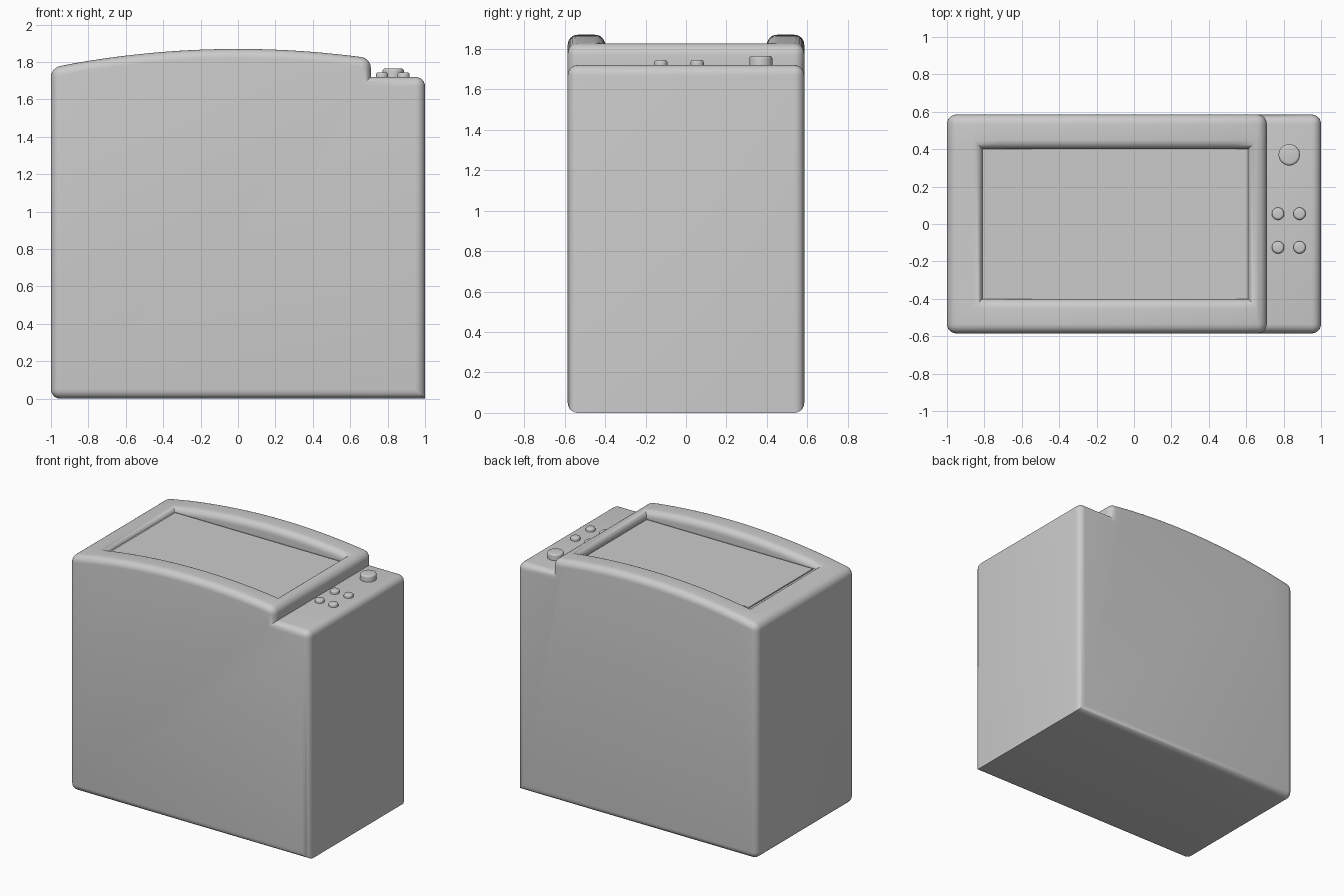
import bpy, bmesh

cube = bpy.data.objects.get("Cube")
if cube:
    bpy.data.objects.remove(cube, do_unlink=True)

GREY = (0.6, 0.6, 0.6, 1)
grey = bpy.data.materials.new("light grey")
grey.use_nodes = True
grey.diffuse_color = GREY
grey.node_tree.nodes["Principled BSDF"].inputs["Base Color"].default_value = GREY

HALF = 0.585                 # half depth of the body
STEP, CONSOLE = 0.71, 1.72   # console starts here, at this height
LEFT, RIGHT, IN = -0.81, 0.61, 0.4   # lid recess
FLOOR = 1.78


def arch(x):
    return 1.87 - 0.1 * x * x


def finish(bm, name, angle=0.6):
    bmesh.ops.recalc_face_normals(bm, faces=bm.faces)
    mesh = bpy.data.meshes.new(name)
    bm.to_mesh(mesh)
    bm.free()
    mesh.materials.append(grey)
    obj = bpy.data.objects.new(name, mesh)
    bpy.context.collection.objects.link(obj)
    bpy.context.view_layer.objects.active = obj
    for o in bpy.context.selected_objects:
        o.select_set(False)
    obj.select_set(True)
    bpy.ops.object.shade_smooth_by_angle(angle=angle)
    return obj


def body():
    bm = bmesh.new()
    # Stations across the arched top, including the ends of the recess
    n = 20
    inner = [LEFT + (RIGHT - LEFT) * i / n for i in range(n + 1)]
    xs = [-1] + inner + [STEP]
    ys = [-HALF, -IN, IN, HALF]
    top = [[bm.verts.new((x, y, arch(x))) for y in ys] for x in xs]
    for i in range(len(xs) - 1):
        for j in range(3):
            if j == 1 and 0 < i < len(xs) - 2:
                continue
            bm.faces.new((top[i][j], top[i + 1][j], top[i + 1][j + 1], top[i][j + 1]))

    # Step, console, right side, bottom and left side
    def pair(x, z):
        return [bm.verts.new((x, y, z)) for y in (-HALF, HALF)]
    a, b, c, d = pair(STEP, CONSOLE), pair(1, CONSOLE), pair(1, 0), pair(-1, 0)
    bm.faces.new(top[-1] + a[::-1])
    for p, q in ((a, b), (b, c), (c, d)):
        bm.faces.new((p[0], q[0], q[1], p[1]))
    bm.faces.new(top[0] + d[::-1])
    for k, row in ((0, 0), (1, 3)):
        bm.faces.new([t[row] for t in top] + [p[k] for p in (a, b, c, d)])

    # Recess walls and flat floor
    rim = ([t[1] for t in top[1:-1]] + [t[2] for t in top[-2:0:-1]])
    low = [bm.verts.new((v.co.x, v.co.y, FLOOR - 0.008)) for v in rim]
    m = len(rim)
    for i in range(m):
        j = (i + 1) % m
        bm.faces.new((rim[i], rim[j], low[j], low[i]))
    bm.faces.new(low)
    bmesh.ops.recalc_face_normals(bm, faces=bm.faces)

    # Round the outer edges, leaving the step crease and right base edge sharp
    rim_set = set(rim)
    rim_edges = [e for e in bm.edges if e.verts[0] in rim_set and e.verts[1] in rim_set
                 and any(v not in rim_set for f in e.link_faces for v in f.verts
                         if v.co.z < FLOOR and abs(v.co.y) <= IN)
                 and abs(e.verts[0].co.y) == abs(e.verts[1].co.y)]
    outer = [e for e in bm.edges if e.calc_face_angle(0) > 0.7
             and e not in rim_edges
             and not any(v in low for v in e.verts)
             and set(e.verts) != set(a) and set(e.verts) != set(c)]
    # Rim edges go last so that the two roundings stay separate
    bmesh.ops.bevel(bm, geom=outer, offset=0.05, offset_type='OFFSET',
                    segments=6, profile=0.5, affect='EDGES', clamp_overlap=False)
    rim_edges = [e for e in bm.edges if e.calc_face_angle(0) > 0.7
                 and all(v.co.z > FLOOR + 0.01 and LEFT - 0.001 < v.co.x < RIGHT + 0.001
                         and abs(v.co.y) < IN + 0.001 for v in e.verts)
                 and any(f.normal.z > 0.8 for f in e.link_faces)]
    bmesh.ops.bevel(bm, geom=rim_edges, offset=0.025, offset_type='OFFSET',
                    segments=4, profile=0.5, affect='EDGES', clamp_overlap=False)
    finish(bm, "machine_body")


def lid():
    bm = bmesh.new()
    bmesh.ops.create_cube(bm, size=1)
    x0, x1 = LEFT + 0.018, RIGHT - 0.014
    for v in bm.verts:
        v.co = ((x0 + x1) / 2 + v.co.x * (x1 - x0), v.co.y * 0.765, FLOOR - 0.01 + v.co.z * 0.02)
    finish(bm, "lid_panel")


def button(name, x, y, radius, top):
    bm = bmesh.new()
    height = top - CONSOLE + 0.02
    bmesh.ops.create_cone(bm, cap_ends=True, segments=32, radius1=radius,
                          radius2=radius, depth=height)
    bmesh.ops.translate(bm, verts=bm.verts, vec=(x, y, top - height / 2))
    edges = [e for e in bm.edges if all(v.co.z > top - 0.001 for v in e.verts)]
    bmesh.ops.bevel(bm, geom=edges, offset=0.013, segments=4, profile=0.5, affect='EDGES')
    finish(bm, name)


body()
lid()
button("power_button", 0.83, 0.37, 0.057, 1.765)
for row, y in (("front", -0.125), ("back", 0.055)):
    for side, x in (("inner", 0.77), ("outer", 0.885)):
        button(f"{row}_{side}_button", x, y, 0.033, 1.745)
